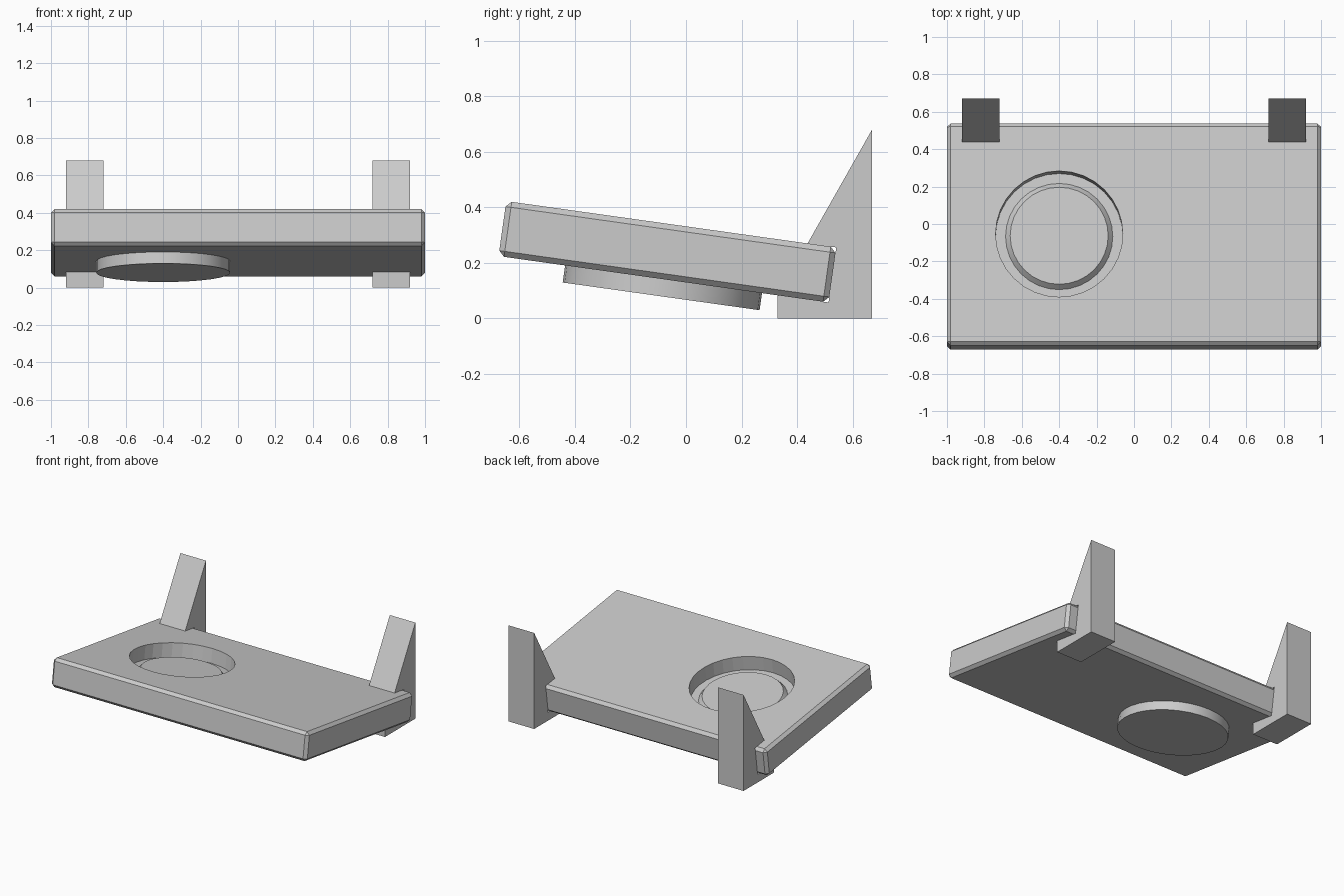
import bpy, bmesh, math
from mathutils import Matrix

cube = bpy.data.objects.get("Cube")
if cube:
    bpy.data.objects.remove(cube)

grey = bpy.data.materials.new("plain grey")
grey.use_nodes = True
colour = (0.6, 0.6, 0.6, 1)
grey.diffuse_color = colour
grey.node_tree.nodes["Principled BSDF"].inputs["Base Color"].default_value = colour

# Frame of the tilted board, sloping down toward the back
TILT = Matrix.Translation((0, -0.067, 0.24)) @ Matrix.Rotation(math.radians(-8), 4, 'X')
DIAL_X = -0.4


def make_object(name, bm, matrix=Matrix()):
    bmesh.ops.recalc_face_normals(bm, faces=bm.faces)
    mesh = bpy.data.meshes.new(name)
    bm.to_mesh(mesh)
    bm.free()
    mesh.materials.append(grey)
    obj = bpy.data.objects.new(name, mesh)
    obj.matrix_world = matrix
    bpy.context.collection.objects.link(obj)
    return obj


def box(name, size):
    bm = bmesh.new()
    bmesh.ops.create_cube(bm, size=1)
    bmesh.ops.scale(bm, vec=size, verts=bm.verts)
    return make_object(name, bm, TILT)


def disc(name, r_low, r_high, low, high):
    bm = bmesh.new()
    bmesh.ops.create_cone(bm, cap_ends=True, segments=32, radius1=r_low, radius2=r_high,
                          depth=high - low,
                          matrix=Matrix.Translation((DIAL_X, 0, (low + high) / 2)))
    return make_object(name, bm, TILT)


def smooth(obj):
    bpy.ops.object.select_all(action='DESELECT')
    obj.select_set(True)
    bpy.context.view_layer.objects.active = obj
    bpy.ops.object.shade_smooth_by_angle(angle=math.radians(30))


def cut(obj, cutter):
    mod = obj.modifiers.new("cut", 'BOOLEAN')
    mod.operation = 'DIFFERENCE'
    mod.solver = 'EXACT'
    mod.object = cutter
    cutter.hide_render = True
    cutter.hide_viewport = True


# Chamfered board with a round pocket
board = box("board", (2, 1.2, 0.2))
bevel = board.modifiers.new("chamfer", 'BEVEL')
bevel.width = 0.02
bevel.segments = 1
cut(board, disc("pocket_cutter", 0.34, 0.34, 0, 0.2))

# Raised dial in the pocket and round housing underneath
smooth(disc("dial", 0.295, 0.262, -0.01, 0.03))
smooth(disc("dial_housing", 0.358, 0.358, -0.162, -0.04))

# Wedge brackets, notched to hold the board
slot = box("slot_cutter", (2.2, 1.2, 0.2))
PROFILE = [(0.33, 0), (0.67, 0), (0.67, 0.68), (0.33, 0.08)]
for name, x in (("right_bracket", -0.82), ("left_bracket", 0.82)):
    bm = bmesh.new()
    side = bm.faces.new([bm.verts.new((x - 0.1, y, z)) for y, z in PROFILE])
    ext = bmesh.ops.extrude_face_region(bm, geom=[side])
    bmesh.ops.translate(bm, vec=(0.2, 0, 0),
                        verts=[v for v in ext["geom"] if isinstance(v, bmesh.types.BMVert)])
    cut(make_object(name, bm), slot)
